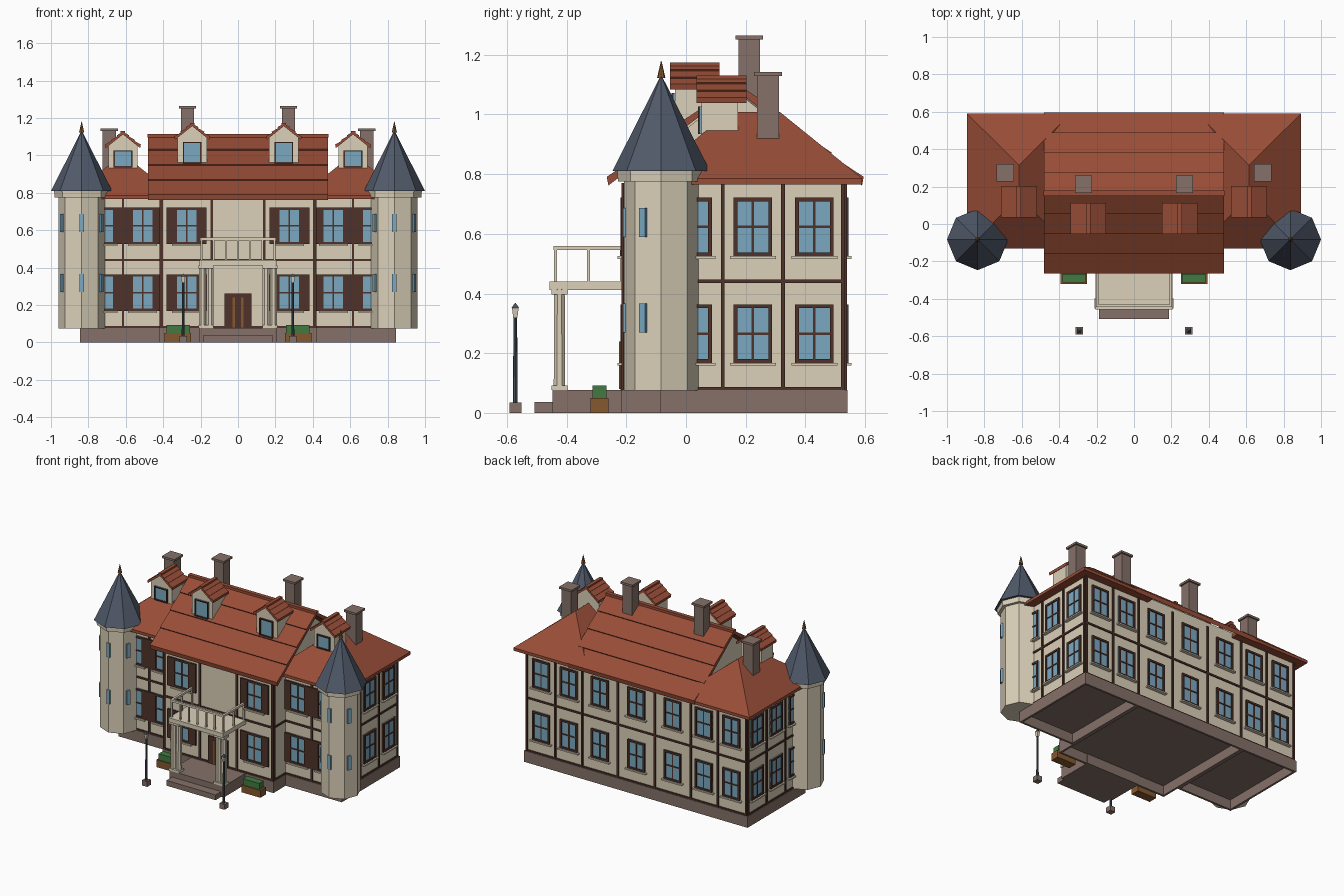
import bpy, bmesh, math
from mathutils import Matrix, Vector

cube = bpy.data.objects.get("Cube")
if cube:
    bpy.data.objects.remove(cube, do_unlink=True)


def linear(channel):
    return channel / 12.92 if channel < .04 else ((channel + .055) / 1.055) ** 2.4


def material(name, code):
    rgb = [linear(value / 255) for value in bytes.fromhex(code)]
    mat = bpy.data.materials.new(name)
    mat.use_nodes = True
    mat.diffuse_color = (*rgb, 1)
    shader = mat.node_tree.nodes["Principled BSDF"]
    shader.inputs["Base Color"].default_value = (*rgb, 1)
    shader.inputs["Roughness"].default_value = .9
    return mat


plaster = material("cream plaster", "dbd0b9")
tile = material("red roof tile", "984d37")
timber = material("dark timber", "4e3229")
glass = material("blue glass", "7ba8c1")
slate = material("blue slate", "515a6a")
stone = material("brown stone", "857168")
leaf = material("hedge green", "417a41")
wood = material("warm wood", "85582f")
iron = material("dark iron", "465058")

parts = {}
IDENTITY = Matrix.Identity(4)


def part(name, mat):
    return parts.setdefault(name, (bmesh.new(), mat))[0]


def box(name, mat, xs, ys, zs, place=IDENTITY):
    size = [abs(b - a) for a, b in (xs, ys, zs)]
    middle = [(a + b) / 2 for a, b in (xs, ys, zs)]
    matrix = place @ Matrix.Translation(middle) @ Matrix.Diagonal((*size, 1))
    bmesh.ops.create_cube(part(name, mat), size=1, matrix=matrix)


def around(center, half):
    return center - half, center + half


def cone(name, mat, x, y, zs, bottom, top, sides=8, turn=0):
    place = Matrix.Translation((x, y, sum(zs) / 2)) @ Matrix.Rotation(turn, 4, "Z")
    bmesh.ops.create_cone(part(name, mat), cap_ends=True, segments=sides, radius1=bottom,
                          radius2=top, depth=zs[1] - zs[0], matrix=place)


def prism(name, mat, profile, start, end, axis, offset=0):
    """Extrude a (horizontal, z) outline along the x or y axis."""
    bm = part(name, mat)
    at = lambda d, h, z: Vector((d, h, z)) if axis == "x" else Vector((h + offset, d, z))
    rings = [[bm.verts.new(at(d, h, z)) for h, z in profile] for d in (start, end)]
    faces = [bm.faces.new(ring) for ring in rings]
    for i in range(len(profile)):
        j = (i + 1) % len(profile)
        faces.append(bm.faces.new((rings[0][i], rings[0][j], rings[1][j], rings[1][i])))
    bmesh.ops.recalc_face_normals(bm, faces=faces)


def tiled_slope(eave, peak, rows, lift):
    """Saw-tooth outline of overlapping tile rows, from eave to peak."""
    eave, peak = Vector(eave), Vector(peak)
    along = (peak - eave).normalized()
    out = Vector((-along.y, along.x)) * (1 if along.x > 0 else -1)
    points = []
    for row in range(rows):
        points.append(eave.lerp(peak, row / rows) + out * lift)
        points.append(eave.lerp(peak, (row + 1) / rows))
    return points


def tiled_roof(left, peak, right, thick, rows, lift):
    low = [Vector((h, z - thick)) for h, z in (right, peak, left)]
    down = tiled_slope(right, peak, rows, lift)[::-1]
    return tiled_slope(left, peak, rows, lift) + down[1:] + low


def window(place, x, bottom, half=.065, tall=.197, bar=.013, shutters=False, panes=True):
    top, mid = bottom + tall, bottom + tall / 2
    box("window_glass", glass, around(x, half), (-.005, .002), (bottom, top), place)
    for s in (-1, 1):
        edge = x + s * half
        box("window_frames", timber, (edge, edge - s * bar), (-.012, 0), (bottom, top), place)
        if shutters:
            box("shutters", timber, (edge, edge + s * .042), (-.012, 0), (bottom, top), place)
    for z in (bottom, top - bar):
        box("window_frames", timber, around(x, half), (-.012, 0), (z, z + bar), place)
    if panes:
        box("window_frames", timber, around(x, .004), (-.009, 0), (bottom, top), place)
        box("window_frames", timber, around(x, half), (-.009, 0), around(mid, .004), place)
        box("window_sills", plaster, around(x, half + .012), (-.022, 0), (bottom - .009, bottom), place)


def wall_place(x, y, degrees):
    return Matrix.Translation((x, y, 0)) @ Matrix.Rotation(math.radians(degrees), 4, "Z")


def facade(place, ends, posts, windows, shutters=False):
    for x in posts:
        box("timber_framing", timber, around(x, .0065), (-.008, .004), (.077, .77), place)
    for z in (.081, .441):
        box("timber_framing", timber, ends, (-.007, .004), around(z, .006), place)
    for x in windows:
        for bottom in (.167, .525):
            window(place, x, bottom, shutters=shutters)


# Plinth, hollow underneath
def plinth(name, xs, ys):
    (a, b), (c, d), rim = xs, ys, .014
    box(name, stone, xs, ys, (.066, .077))
    for lo in (a, b - rim):
        box(name, stone, (lo, lo + rim), ys, (0, .066))
    for lo in (c, d - rim):
        box(name, stone, xs, (lo, lo + rim), (0, .066))


plinth("main_plinth", (-.42, .42), (-.217, .542))
plinth("left_plinth", (.42, .845), (-.085, .542))
plinth("right_plinth", (-.845, -.42), (-.085, .542))

# Walls
FRONT, WING_FRONT, BACK, SIDE, MAIN = -.208, -.075, .532, .835, .412
box("main_walls", plaster, (-MAIN, MAIN), (FRONT, BACK), (.075, .8))
prism("main_gables", plaster, [(FRONT, .79), (.165, 1.08), (BACK, .79)], -MAIN, MAIN, "x")
for s in (-1, 1):
    box("wing_walls", plaster, (s * MAIN, s * SIDE), (WING_FRONT, BACK), (.075, .775))

# Timber framing and windows on each side
facade(wall_place(0, FRONT, 0), (-MAIN, MAIN), (-.408, -.14, .14, .408), (-.275, .275), True)
facade(wall_place(0, BACK, 180), (-SIDE, SIDE),
       (-.83, -.615, -.41, -.14, .14, .41, .615, .83), (-.72, -.51, -.275, 0, .275, .51, .72))
for s in (-1, 1):
    facade(wall_place(0, WING_FRONT, 0), (s * MAIN, s * SIDE), (s * .615,), (s * .51, s * .72), True)
    facade(wall_place(s * SIDE, 0, s * 90), (s * WING_FRONT, s * BACK),
           [s * y for y in (-.07, .123, .325, .526)], [s * y for y in (.022, .224, .43)])
    facade(wall_place(s * MAIN, 0, s * 90), (s * FRONT, s * WING_FRONT), (s * (FRONT + .005),), ())

# Main roof in four overlapping tile rows
main_profile = tiled_roof((-.26, .784), (.165, 1.106), (.59, .784), .022, rows=4, lift=.009)
prism("main_roof", tile, main_profile, -.48, .48, "x")
box("main_ridge", tile, (-.484, .484), around(.165, .014), (1.096, 1.113))

# Hipped wing roofs
for s in (-1, 1):
    bm = part("wing_roofs", tile)
    rect = [(s * x, y) for x, y in ((.337, -.13), (.893, -.13), (.893, .59), (.337, .59))]
    low, high = [[bm.verts.new((x, y, z)) for x, y in rect] for z in (.766, .786)]
    a, b = [bm.verts.new((s * .615, y, 1.008)) for y in (.145, .315)]
    loops = [low, (high[0], high[1], a), (high[1], high[2], b, a),
             (high[2], high[3], b), (high[3], high[0], a, b)]
    loops += [(low[i], low[i - 1], high[i - 1], high[i]) for i in range(4)]
    bmesh.ops.recalc_face_normals(bm, faces=[bm.faces.new(loop) for loop in loops])


# Dormers
def dormer(x, front, bottom, back, peak, sill_z, tall):
    eave, half = peak - .068, .078
    outline = [(-half, bottom), (half, bottom), (half, eave), (0, peak - .012), (-half, eave)]
    prism("dormer_walls", plaster, outline, front, back, "y", x)
    left, top, right = (-.092, peak - .073), (0, peak), (.092, peak - .073)
    start, end = front - .017, front + .15
    profile = tiled_roof(left, top, right, .014, rows=3, lift=.006)
    prism("dormer_roofs", tile, profile, start, end, "y", x)
    box("dormer_ridges", tile, around(x, .012), (start, end), (peak - .012, peak + .004))
    window(wall_place(x, front, 0), 0, sill_z, half=.05, tall=tall, bar=.007, panes=False)


for s in (-1, 1):
    dormer(s * .245, -.037, .93, .11, 1.17, .957, .115)
    dormer(s * .615, .052, .915, .175, 1.126, .935, .092)

# Chimneys
for s in (-1, 1):
    for x, y, half, bottom, top in ((.27, .212, .036, .95, 1.265), (.688, .275, .037, .85, 1.143)):
        box("chimneys", stone, around(s * x, half), around(y, half), (bottom, top - .014))
        box("chimney_caps", stone, around(s * x, half + .01), around(y, half + .01), (top - .014, top))

# Corner towers
for s in (-1, 1):
    x, y = s * .836, -.083
    cone("towers", plaster, x, y, (.075, .79), .125, .125)
    cone("tower_cornices", plaster, x, y, (.776, .812), .145, .147)
    cone("tower_roofs", slate, x, y, (.81, 1.125), .164, .004)
    cone("finials", wood, x, y, (1.122, 1.18), .014, .001)
    for angle in (-60, 0, 60):
        for bottom in (.27, .59):
            box("tower_windows", glass, (-.012, .012), (-.128, -.108), (bottom, bottom + .097),
                wall_place(x, y, angle))

# Door
box("door", timber, (-.073, .073), (FRONT - .012, FRONT), (.077, .262))
for s in (-1, 1):
    box("door_panels", wood, around(s * .023, .007), (FRONT - .017, FRONT), (.08, .24))

# Porch, steps and columns
box("porch_floor", stone, (-.205, .205), (-.448, -.2), (0, .076))
box("porch_step", stone, (-.186, .186), (-.508, -.44), (0, .036))
for s in (-1, 1):
    for x in (s * .19, s * .15):
        cone("columns", plaster, x, -.424, (.076, .415), .021, .019, 8, math.pi / 8)
        for z in (.076, .396):
            box("column_blocks", plaster, around(x, .02), around(-.424, .027), (z, z + .016))

# Balcony and railing
box("balcony", plaster, (-.206, .206), (-.458, -.2), (.412, .441))
for i in range(7):
    box("railing", plaster, around((i - 3) * .065, .005), around(-.437, .005), (.44, .55))
box("railing", plaster, (-.203, .203), around(-.437, .007), (.546, .56))
for s in (-1, 1):
    box("railing", plaster, around(s * .196, .007), (-.44, FRONT), (.546, .56))
    for y in (-.327, -.217):
        box("railing", plaster, around(s * .196, .005), around(y, .005), (.44, .55))

# Planters and lamps
for s in (-1, 1):
    box("planters", wood, around(s * .322, .072), around(-.29, .03), (0, .05))
    box("hedges", leaf, around(s * .319, .062), around(-.29, .024), (.05, .092))
    x, y = s * .293, -.572
    box("lamp_bases", stone, around(x, .02), around(y, .02), (0, .035))
    cone("lamp_posts", iron, x, y, (.035, .322), .008, .006)
    cone("lamp_lanterns", plaster, x, y, (.32, .352), .01, .016, 4, math.pi / 4)
    cone("lamp_caps", iron, x, y, (.352, .368), .018, .002, 4, math.pi / 4)

for name, (bm, mat) in parts.items():
    mesh = bpy.data.meshes.new(name)
    bm.to_mesh(mesh)
    bm.free()
    mesh.materials.append(mat)
    bpy.context.collection.objects.link(bpy.data.objects.new(name, mesh))
